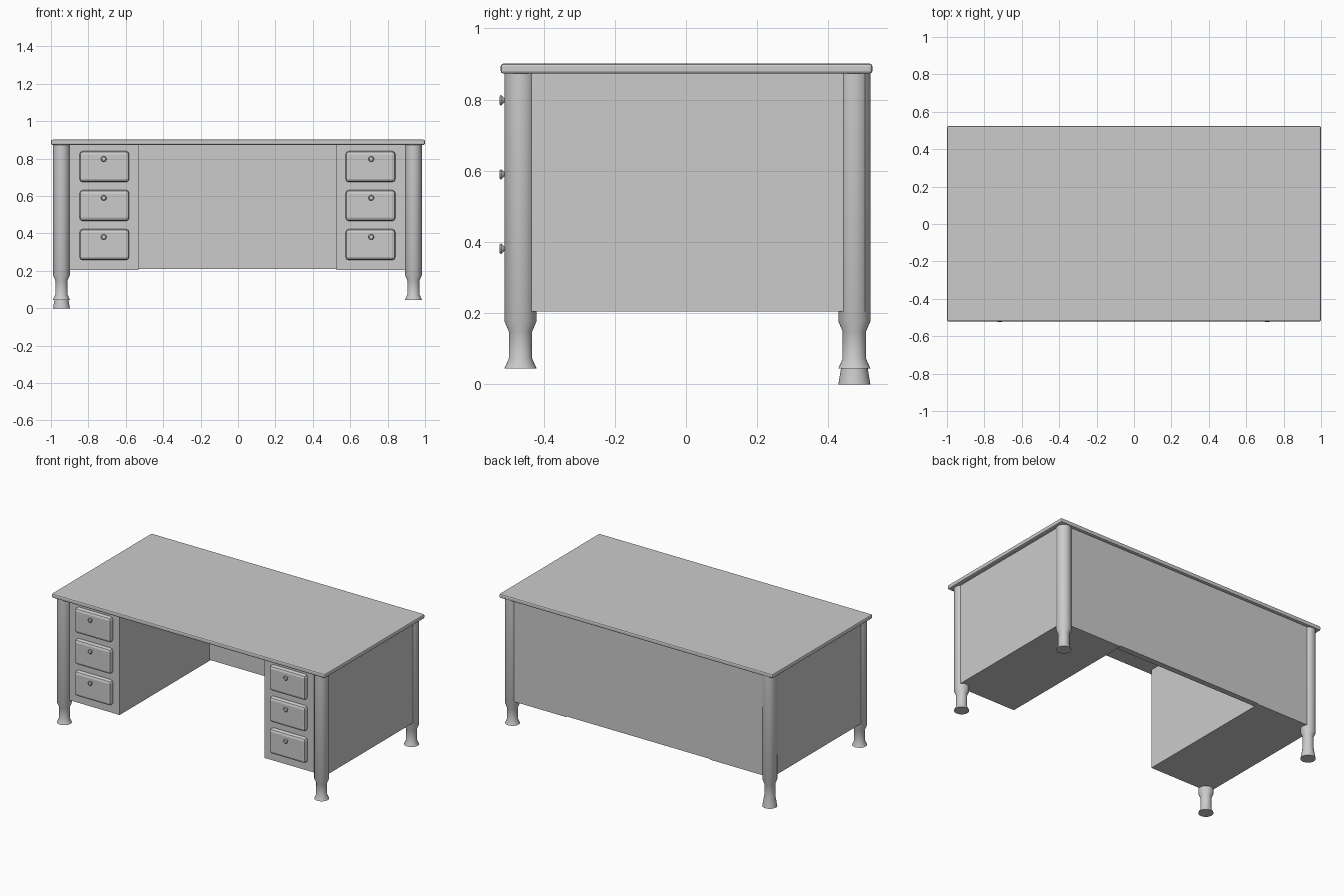
import bpy, bmesh, math
from mathutils import Matrix

if "Cube" in bpy.data.objects:
    bpy.data.objects.remove(bpy.data.objects["Cube"])

CX = -0.003          # centre line of the carcass
TOP = 0.875          # underside of the desk top


def finish(bm, name, smooth=False):
    bmesh.ops.recalc_face_normals(bm, faces=bm.faces)
    me = bpy.data.meshes.new(name)
    bm.to_mesh(me)
    bm.free()
    ob = bpy.data.objects.new(name, me)
    bpy.context.collection.objects.link(ob)
    if smooth:
        bpy.ops.object.select_all(action='DESELECT')
        ob.select_set(True)
        bpy.context.view_layer.objects.active = ob
        bpy.ops.object.shade_smooth_by_angle(angle=math.radians(35))
    return ob


def box(name, x, y, z, bevel=0.0, segments=2):
    """Box between (min, max) pairs with optional rounded edges."""
    bm = bmesh.new()
    bmesh.ops.create_cube(bm, size=1)
    lo, hi = zip(sorted(x), sorted(y), sorted(z))
    for v in bm.verts:
        v.co = [(a + b) / 2 + c * (b - a) for a, b, c in zip(lo, hi, v.co)]
    if bevel:
        bmesh.ops.bevel(bm, geom=bm.edges[:], offset=bevel, segments=segments,
                        profile=0.5, affect='EDGES')
    return finish(bm, name)


def lathe(name, profile, sides, matrix):
    """Capped turned part from (radius, height) points."""
    bm = bmesh.new()
    rings = []
    for r, h in profile:
        rings.append([bm.verts.new((r * math.cos(2 * math.pi * i / sides),
                                    r * math.sin(2 * math.pi * i / sides), h))
                      for i in range(sides)])
    for a, b in zip(rings, rings[1:]):
        for i in range(sides):
            j = (i + 1) % sides
            bm.faces.new((a[i], a[j], b[j], b[i]))
    bm.faces.new(rings[0])
    bm.faces.new(rings[-1])
    bm.transform(matrix)
    return finish(bm, name, smooth=True)


# Desk top
box("desk_top", (-1, 1), (-0.521, 0.524), (0.873, 0.901), 0.008)

# Back panel closing the knee space
box("back_panel", (CX - 0.55, CX + 0.55), (0.466, 0.504), (0.21, TOP))

for side, s in (("left", -1), ("right", 1)):
    # Drawer pedestal
    box(side + "_pedestal", (CX + s * 0.53, CX + s * 0.974),
        (-0.475, 0.504), (0.205, TOP))

    # Turned legs; the back left foot reaches lower than the rest
    for end, y in (("front", -0.465), ("back", 0.473)):
        foot = 0.0 if (side, end) == ("left", "back") else 0.045
        lathe(f"{end}_{side}_leg",
              [(0.045, foot), (0.033, 0.072), (0.033, 0.149),
               (0.045, 0.177), (0.045, TOP)],
              32, Matrix.Translation((CX + s * 0.941, y, 0)))

    # Drawer fronts with flared knobs
    for n, z in enumerate((0.757, 0.549, 0.340)):
        xc = CX + s * 0.7115
        box(f"{side}_drawer_{n + 1}", (xc - 0.133, xc + 0.133),
            (-0.503, -0.45), (z - 0.083, z + 0.083), 0.018)
        lathe(f"{side}_knob_{n + 1}",
              [(0.006, -0.004), (0.006, 0.008), (0.015, 0.018), (0.010, 0.0225)],
              16, Matrix.Translation((CX + s * 0.715, -0.502, z + 0.041))
              @ Matrix.Rotation(math.pi / 2, 4, 'X'))
